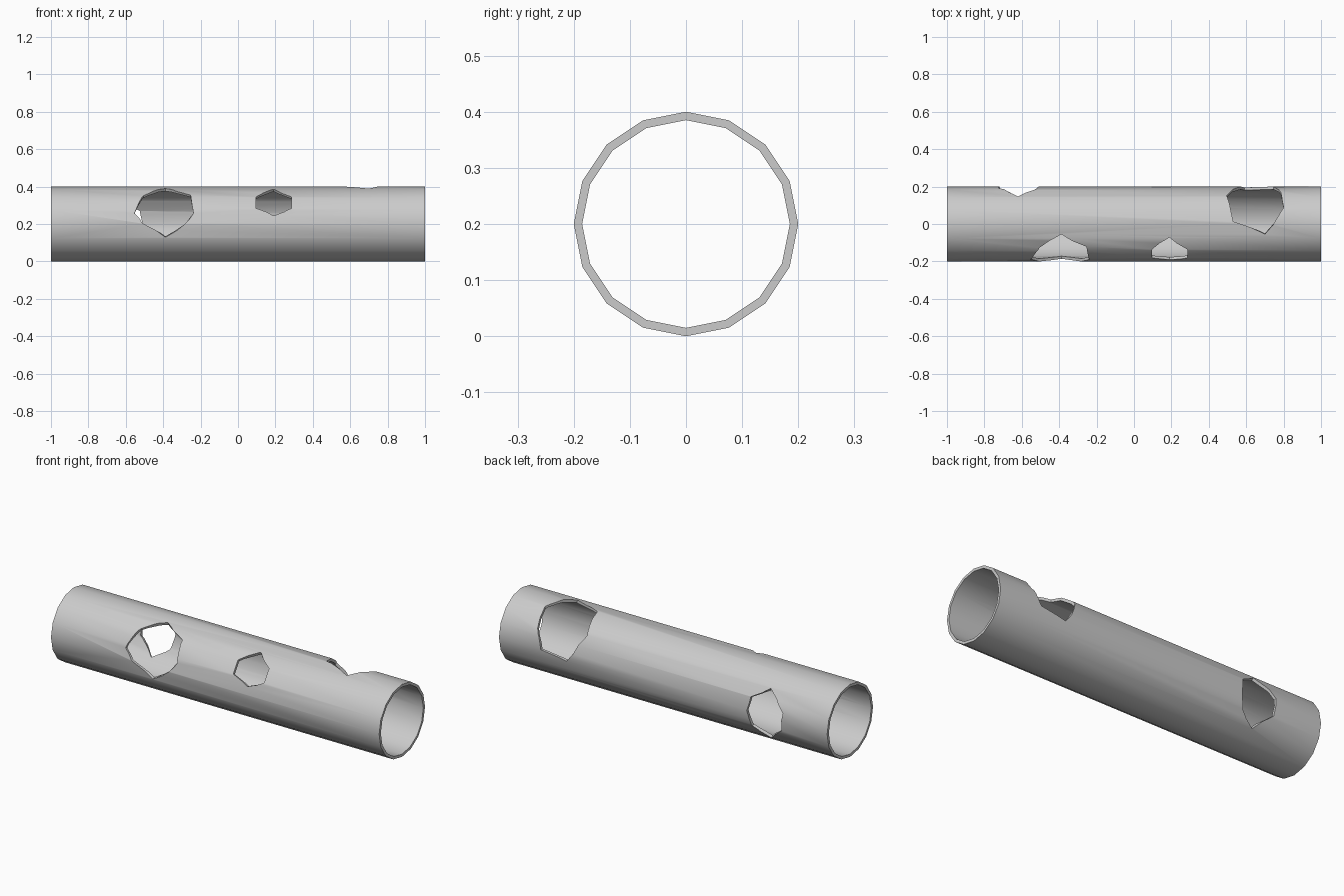
import bpy, bmesh, math
from mathutils import Vector

RADIUS, WALL = 0.2, 0.015

# Hole outlines: (position along the tube, angle around it from the back, upward)
HOLES = {
    "large_front_hole": [(-.388, 106), (-.254, 128), (-.238, 163), (-.28, 179),
                         (-.388, 201), (-.51, 179), (-.553, 163), (-.505, 130)],
    "small_front_hole": [(.19, 111), (.285, 133), (.285, 155),
                         (.19, 167), (.097, 155), (.097, 133)],
    "large_top_hole": [(.7, 106), (.53, 86), (.495, 40), (.59, -7),
                       (.745, 0), (.785, 30), (.8, 64)],
    "back_hole": [(-.62, 42), (-.525, 22), (-.51, 0), (-.53, -26),
                  (-.62, -46), (-.715, -18), (-.725, 11)],
}


def on_tube(x, angle, r):
    a = math.radians(angle)
    return Vector((x, r * math.cos(a), RADIUS + r * math.sin(a)))


def make_object(name, bm):
    bmesh.ops.recalc_face_normals(bm, faces=bm.faces)
    mesh = bpy.data.meshes.new(name)
    bm.to_mesh(mesh)
    bm.free()
    obj = bpy.data.objects.new(name, mesh)
    bpy.context.collection.objects.link(obj)
    return obj


def hole_cutter(name, outline):
    """Plug with radial sides and a fanned cap above and below the wall."""
    bm = bmesh.new()
    n = len(outline)
    mid_x = sum(p[0] for p in outline) / n
    mid_a = (min(p[1] for p in outline) + max(p[1] for p in outline)) / 2
    rims = []
    for rim_r, cap_r in ((.17, .05), (.24, .4)):
        rim = [bm.verts.new(on_tube(x, a, rim_r)) for x, a in outline]
        cap = bm.verts.new(on_tube(mid_x, mid_a, cap_r))
        for i in range(n):
            bm.faces.new((rim[i], rim[(i + 1) % n], cap))
        rims.append(rim)
    low, high = rims
    for i in range(n):
        j = (i + 1) % n
        bm.faces.new((low[i], low[j], high[j], high[i]))
    obj = make_object(name, bm)
    obj.hide_render = True
    return obj


cube = bpy.data.objects.get("Cube")
if cube:
    bpy.data.objects.remove(cube, do_unlink=True)

# Sixteen-sided open tube
bm = bmesh.new()
SIDES = 16
rings = [[bm.verts.new(on_tube(x, 360 * i / SIDES, r)) for i in range(SIDES)]
         for x, r in ((-1, RADIUS), (1, RADIUS), (1, RADIUS - WALL), (-1, RADIUS - WALL))]
for k in range(4):
    a, b = rings[k], rings[(k + 1) % 4]
    for i in range(SIDES):
        j = (i + 1) % SIDES
        bm.faces.new((a[i], a[j], b[j], b[i]))
tube = make_object("tube", bm)

# Cut the holes
cutters = [hole_cutter(name, outline) for name, outline in HOLES.items()]
for cutter in cutters:
    cut = tube.modifiers.new(cutter.name, 'BOOLEAN')
    cut.operation = 'DIFFERENCE'
    cut.solver = 'EXACT'
    cut.object = cutter
graph = bpy.context.evaluated_depsgraph_get()
cut_mesh = bpy.data.meshes.new_from_object(tube.evaluated_get(graph))
tube.modifiers.clear()
tube.data = cut_mesh
for cutter in cutters:
    bpy.data.objects.remove(cutter, do_unlink=True)

# Plain grey material
grey = bpy.data.materials.new("light_grey")
grey.use_nodes = True
colour = (.6, .6, .6, 1)
grey.diffuse_color = colour
grey.node_tree.nodes["Principled BSDF"].inputs["Base Color"].default_value = colour
tube.data.materials.clear()
tube.data.materials.append(grey)

# Smooth walls with crisp rims
bpy.ops.object.select_all(action='DESELECT')
tube.select_set(True)
bpy.context.view_layer.objects.active = tube
bpy.ops.object.shade_smooth_by_angle(angle=math.radians(30))
